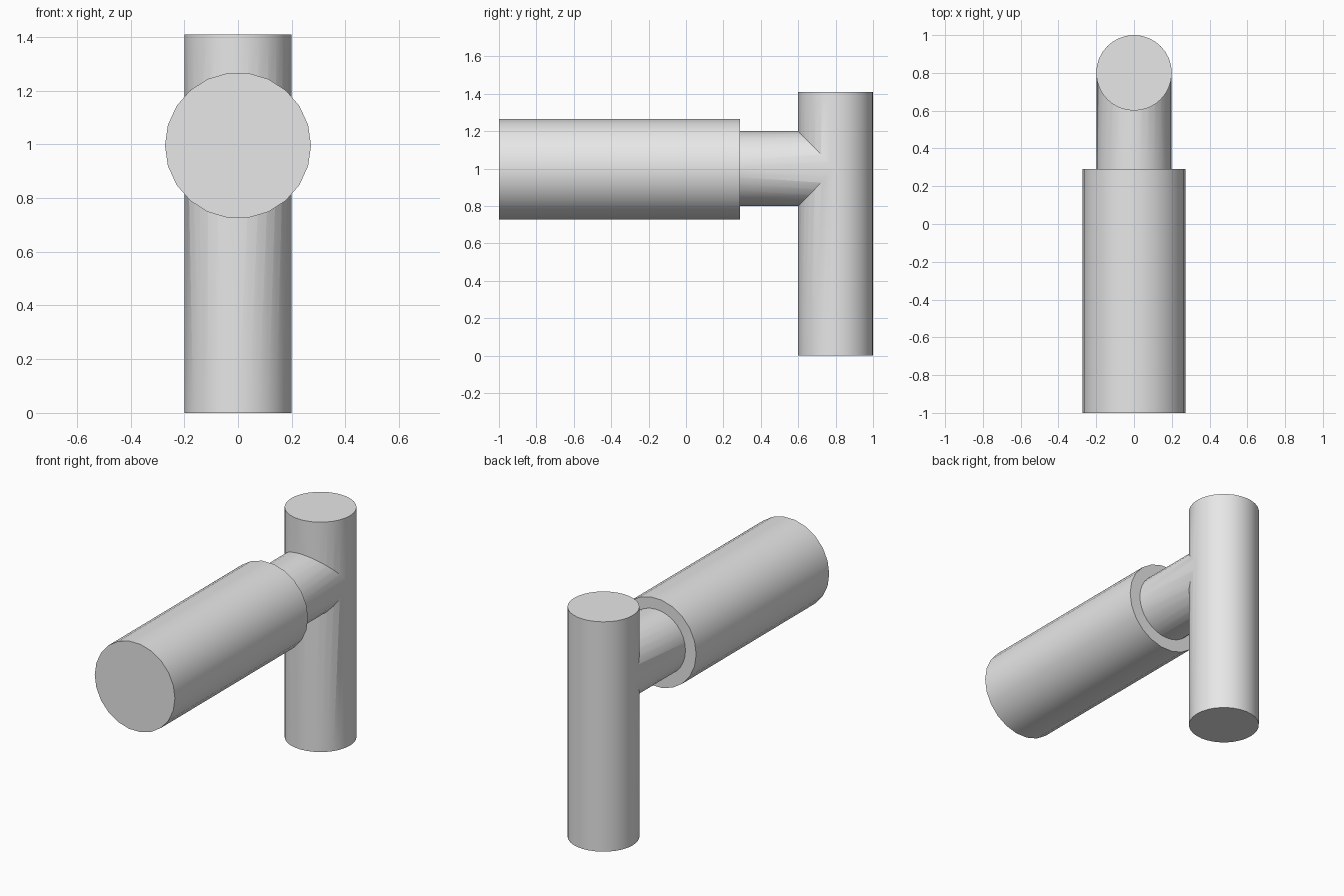
import bpy
import math

old = bpy.data.objects.get("Cube")
if old:
    bpy.data.objects.remove(old, do_unlink=True)

AXIS_Z = 1.0    # height of the horizontal arm
POST_Y = 0.8    # depth of the upright post

grey = bpy.data.materials.new("plain grey")
grey.use_nodes = True
colour = (0.8, 0.8, 0.8, 1)
grey.diffuse_color = colour
grey.node_tree.nodes["Principled BSDF"].inputs["Base Color"].default_value = colour


def cylinder(name, radius, length, centre, sides, along_y=False):
    """Closed cylinder, upright or lying along y."""
    tilt = math.pi / 2 if along_y else 0
    bpy.ops.mesh.primitive_cylinder_add(
        vertices=sides, radius=radius, depth=length, location=centre,
        rotation=(tilt, 0, 0))
    obj = bpy.context.object
    obj.name = name
    obj.data.materials.append(grey)
    bpy.ops.object.transform_apply(location=True, rotation=True, scale=True)
    return obj


def smooth(obj):
    bpy.ops.object.select_all(action='DESELECT')
    obj.select_set(True)
    bpy.context.view_layer.objects.active = obj
    bpy.ops.object.shade_smooth_by_angle(angle=math.radians(30))


# Upright post
post = cylinder("upright_post", 0.2, 1.41, (0, POST_Y, 0.705), 32)

# Horizontal arm, from inside the sleeve to the post's axis
arm_start = 0.2
arm = cylinder("joining_arm", 0.1995, POST_Y - arm_start,
               (0, (POST_Y + arm_start) / 2, AXIS_Z), 32, True)

# Merge the arm into the post for a clean mitred seam
union = post.modifiers.new("arm_union", 'BOOLEAN')
union.operation = 'UNION'
union.solver = 'EXACT'
union.object = arm
bpy.context.view_layer.objects.active = post
bpy.ops.object.modifier_apply(modifier=union.name)
bpy.data.objects.remove(arm, do_unlink=True)
post.name = "post_with_arm"
smooth(post)

# Wide sleeve around the front of the arm
sleeve = cylinder("wide_sleeve", 0.272, 1.29, (0, -0.355, 0.996), 22, True)
# quarter turn puts flat sides at the top and bottom
for v in sleeve.data.vertices:
    x, z = v.co.x, v.co.z - 0.996
    v.co.x, v.co.z = z, 0.996 - x
smooth(sleeve)
